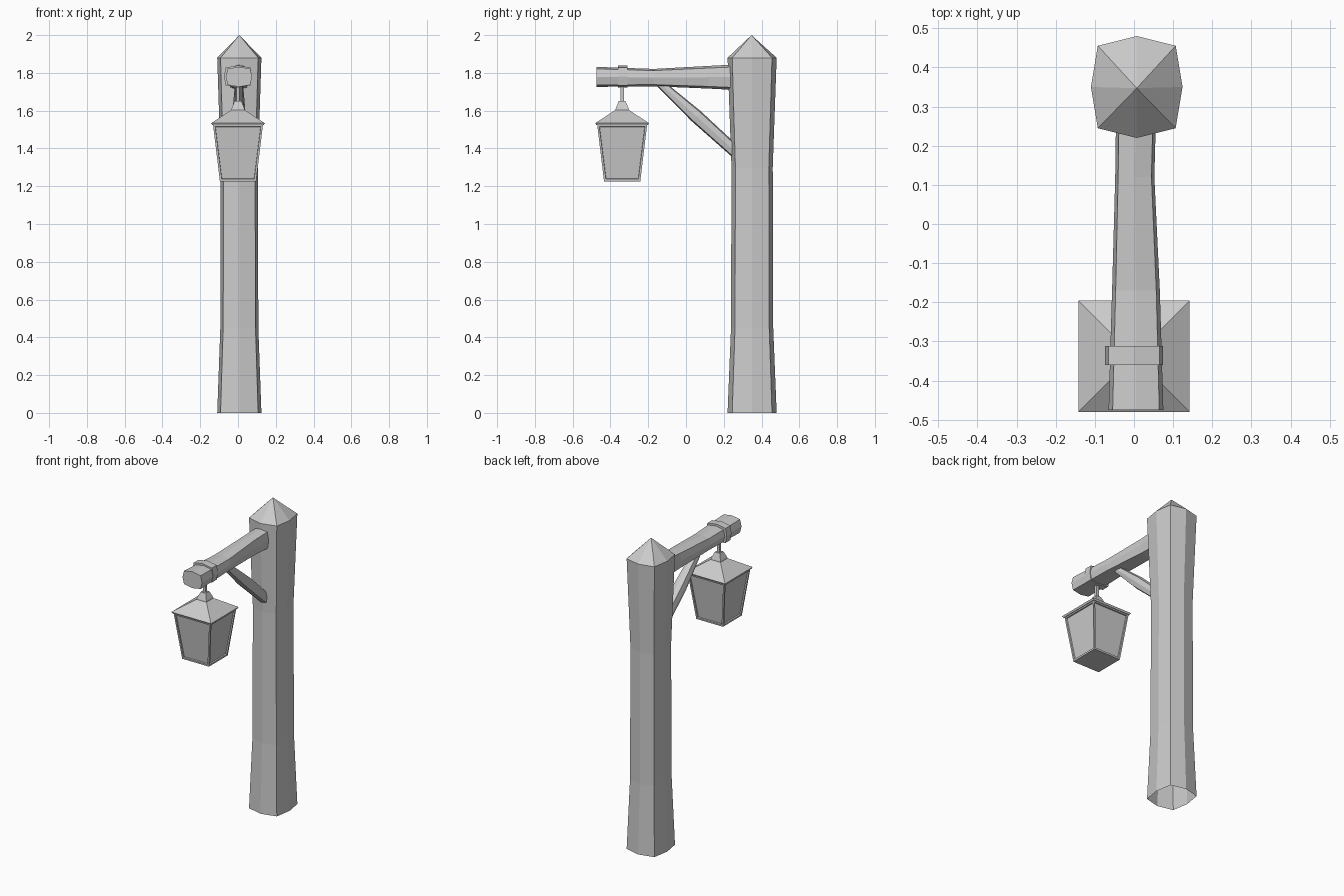
import bpy, bmesh, math
from mathutils import Vector

if "Cube" in bpy.data.objects:
    bpy.data.objects.remove(bpy.data.objects["Cube"])

LAMP_Y = -0.338


def make(name, bm):
    bmesh.ops.recalc_face_normals(bm, faces=bm.faces)
    me = bpy.data.meshes.new(name)
    bm.to_mesh(me)
    bm.free()
    ob = bpy.data.objects.new(name, me)
    bpy.context.collection.objects.link(ob)
    return ob


def octagon(a, b, k):
    """Hewn octagon: axis points at a, b and bulged corners at k times a, b."""
    c = [(1, 0), (k, .81), (0, 1), (-k, .81), (-1, 0), (-k, -.81), (0, -1), (k, -.81)]
    return [(a * x, b * y) for x, y in c]


def square(h):
    return [(h, h), (-h, h), (-h, -h), (h, -h)]


def loft(rings, u, v, cap_start=True, cap_end=True, tip=None):
    """Skin rings of (centre, section) laid out on axes u and v."""
    bm = bmesh.new()
    u, v = Vector(u), Vector(v)
    rows = [[bm.verts.new(Vector(c) + u * p + v * q) for p, q in sec] for c, sec in rings]
    n = len(rows[0])
    for r0, r1 in zip(rows, rows[1:]):
        for i in range(n):
            j = (i + 1) % n
            bm.faces.new((r0[i], r0[j], r1[j], r1[i]))
    if cap_start:
        bm.faces.new(rows[0])
    if tip:
        t = bm.verts.new(tip)
        for i in range(n):
            bm.faces.new((rows[-1][i], rows[-1][(i + 1) % n], t))
    elif cap_end:
        bm.faces.new(rows[-1])
    return bm


X, Y, Z = (1, 0, 0), (0, 1, 0), (0, 0, 1)

# Post: waisted octagon with pointed top, open underneath
post = [(0, 1), (.45, .86), (1.3, .84), (1.88, 1)]
make("post", loft([((.007, .35, z), octagon(.117 * s, .13 * s, .85)) for z, s in post],
                  X, Y, cap_start=False, tip=(.007, .347, 2.0)))

# Horizontal beam: y, centre x, centre z, half width, half height
beam = [(-.475, .005, 1.779, .07, .053), (-.17, .005, 1.775, .061, .046),
        (.12, .002, 1.777, .05, .06), (.27, .005, 1.777, .051, .068)]
make("beam", loft([((x, y, z), octagon(a, b, .85)) for y, x, z, a, b in beam], X, Z))

# Diagonal brace, thickest in the middle
p0, p1 = Vector((.005, .27, 1.375)), Vector((.005, -.16, 1.765))
side = (p1 - p0).cross(Vector(X)).normalized()
brace = [(0, .032), (.5, .036), (1, .02)]
make("brace", loft([(p0.lerp(p1, t), octagon(r, r, .8)) for t, r in brace], X, side))

# Strap round the beam
make("beam_strap", loft([((0, y, 1.781), octagon(.074, .058, .88)) for y in (-.36, -.311)], X, Z))

# Hanging rod
make("hanging_rod", loft([((0, LAMP_Y, z), square(.009)) for z in (1.63, 1.74)], X, Y))

# Lantern collar and roof
collar = [(1.595, .038), (1.612, .034), (1.65, .018)]
make("lantern_collar", loft([((0, LAMP_Y, z), square(h)) for z, h in collar], X, Y))
roof = [(1.523, .136), (1.534, .142), (1.605, .034)]
make("lantern_roof", loft([((0, LAMP_Y, z), square(h)) for z, h in roof], X, Y))

# Lantern body with recessed panels
bm = loft([((0, LAMP_Y, z), square(h)) for z, h in ((1.226, .096), (1.525, .132))], X, Y)
bmesh.ops.recalc_face_normals(bm, faces=bm.faces)
sides = [f for f in bm.faces if abs(f.normal.z) < .5]
bmesh.ops.inset_individual(bm, faces=sides, thickness=.015, depth=0)
bmesh.ops.inset_individual(bm, faces=sides, thickness=.002, depth=-.008)
make("lantern_body", bm)
